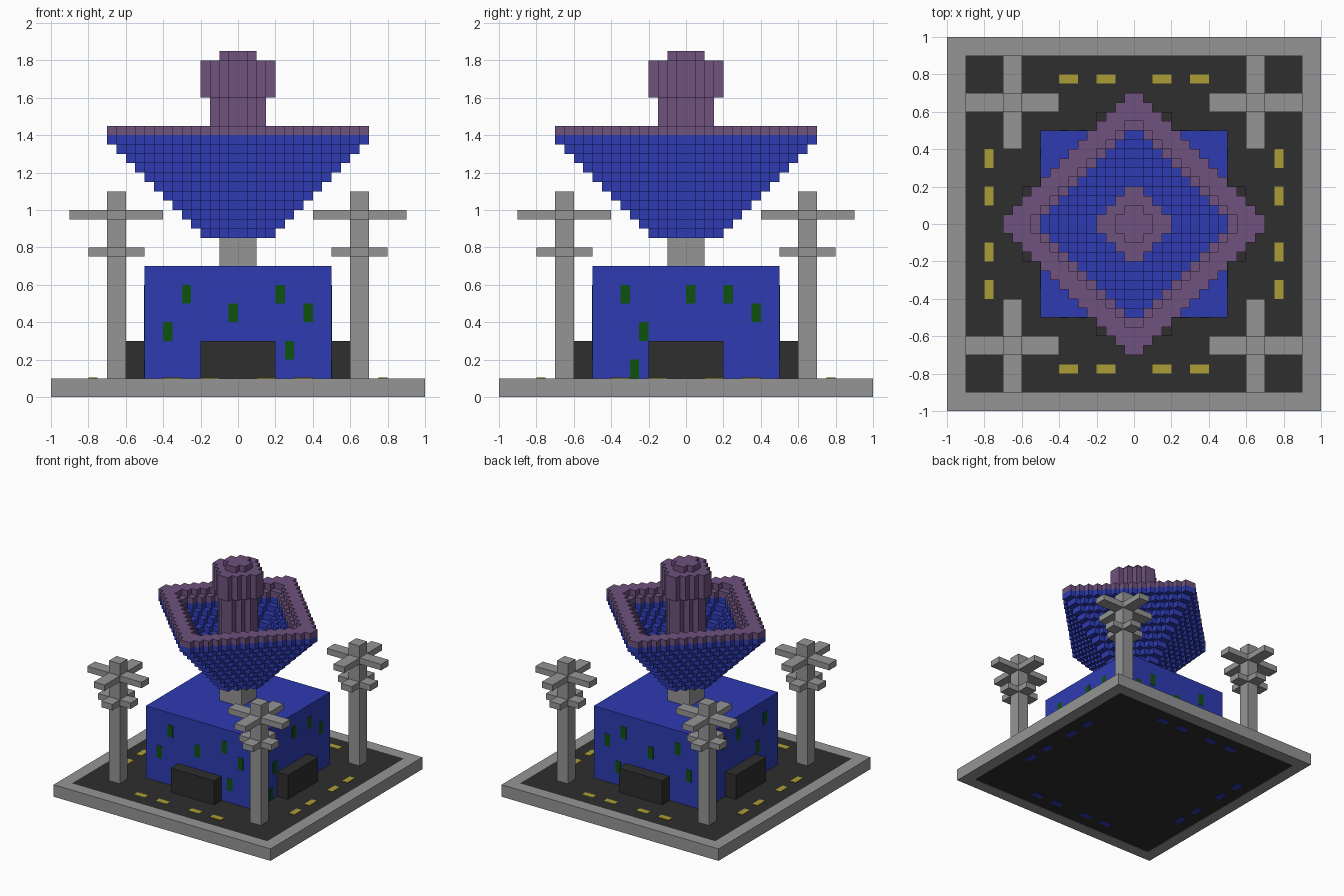
import bpy, bmesh
from mathutils import Vector

cube = bpy.data.objects.get("Cube")
if cube:
    bpy.data.objects.remove(cube, do_unlink=True)


def material(name, srgb):
    col = [((c / 255 + 0.055) / 1.055) ** 2.4 for c in srgb] + [1.0]
    m = bpy.data.materials.new(name)
    m.use_nodes = True
    m.diffuse_color = col
    m.node_tree.nodes["Principled BSDF"].inputs["Base Color"].default_value = col
    return m


GREY = material("concrete grey", (149, 149, 149))
DARK = material("asphalt", (46, 46, 46))
BLUE = material("cobalt blue", (46, 59, 178))
PURPLE = material("muted purple", (110, 82, 126))
GREEN = material("dark green", (14, 82, 16))
YELLOW = material("mustard yellow", (171, 156, 54))


def finish(name, bm, mat):
    me = bpy.data.meshes.new(name)
    bm.to_mesh(me)
    bm.free()
    me.materials.append(mat)
    ob = bpy.data.objects.new(name, me)
    bpy.context.collection.objects.link(ob)
    return ob


def boxes(name, mat, *specs):
    """One object from boxes given as (x0, x1, y0, y1, z0, z1)."""
    bm = bmesh.new()
    for x0, x1, y0, y1, z0, z1 in specs:
        vs = bmesh.ops.create_cube(bm, size=1)["verts"]
        bmesh.ops.scale(bm, vec=(x1 - x0, y1 - y0, z1 - z0), verts=vs)
        bmesh.ops.translate(bm, vec=((x0 + x1) / 2, (y0 + y1) / 2, (z0 + z1) / 2), verts=vs)
    return finish(name, bm, mat)


V = 0.05  # block size of the stepped parts


def diamond(outer, inner, k):
    """Cells of a stepped diamond ring on level k."""
    ring = lambda i: i if i >= 0 else -i - 1
    return {(i, j, k) for i in range(-outer, outer) for j in range(-outer, outer)
            if inner <= ring(i) + ring(j) < outer}


def blocks(name, mat, cells):
    """Outer shell of a set of unit blocks."""
    bm = bmesh.new()
    axes = [Vector((1, 0, 0)), Vector((0, 1, 0)), Vector((0, 0, 1))]
    for c in cells:
        mid = Vector(c) + Vector((0.5, 0.5, 0.5))
        for a in range(3):
            for s in (1, -1):
                n = axes[a] * s
                if tuple(int(v) for v in Vector(c) + n) in cells:
                    continue
                u, w = axes[(a + 1) % 3] / 2, axes[(a + 2) % 3] / 2 * s
                m = mid + n / 2
                bm.faces.new([bm.verts.new(p * V) for p in
                              (m - u - w, m + u - w, m + u + w, m - u + w)])
    bmesh.ops.remove_doubles(bm, verts=bm.verts, dist=0.001)
    return finish(name, bm, mat)


# Base slab: raised frame around a dark yard
boxes("base_frame", GREY,
      (-1, 1, -1, -0.9, 0, 0.1), (-1, 1, 0.9, 1, 0, 0.1),
      (-1, -0.9, -0.9, 0.9, 0, 0.1), (0.9, 1, -0.9, 0.9, 0, 0.1))
boxes("yard_floor", DARK, (-0.9, 0.9, -0.9, 0.9, 0.003, 0.1))

# Yard markings on top, with matching plates underneath
marks = []
for a in (-0.4, -0.2, 0.1, 0.3):
    for b in (-0.8, 0.75):
        marks += [(a, a + 0.1, b, b + 0.05), (b, b + 0.05, a, a + 0.1)]
boxes("yard_markings", YELLOW, *[m + (0.098, 0.103) for m in marks])
boxes("underside_plates", BLUE, *[m + (0, 0.005) for m in marks])

# Main building with four entrance blocks
boxes("building", BLUE, (-0.5, 0.5, -0.5, 0.5, 0.1, 0.7))
boxes("entrances", DARK,
      (-0.2, 0.2, -0.6, -0.5, 0.1, 0.3), (-0.2, 0.2, 0.5, 0.6, 0.1, 0.3),
      (-0.6, -0.5, -0.2, 0.2, 0.1, 0.3), (0.5, 0.6, -0.2, 0.2, 0.1, 0.3))

# Windows: same layout on opposite walls
front = [(-0.3, 0.5), (0.2, 0.5), (-0.05, 0.4), (0.35, 0.4), (-0.4, 0.3), (0.25, 0.2)]
side = [(-0.35, 0.5), (0, 0.5), (0.2, 0.5), (0.35, 0.4), (-0.25, 0.3), (-0.3, 0.1)]
windows = []
for d0, d1 in ((-0.503, -0.498), (0.498, 0.503)):
    windows += [(a, a + 0.05, d0, d1, z, z + 0.1) for a, z in front]
    windows += [(d0, d1, a, a + 0.05, z, z + 0.1) for a, z in side]
boxes("windows", GREEN, *windows)

# Corner pylons with two tiers of crossed arms
for sx, nx in ((-1, "right"), (1, "left")):
    for sy, ny in ((-1, "front"), (1, "back")):
        cx, cy = 0.65 * sx, 0.65 * sy
        parts = [(cx - 0.05, cx + 0.05, cy - 0.05, cy + 0.05, 0.1, 1.1)]
        for r, z in ((0.15, 0.75), (0.25, 0.95)):
            for s in (-1, 1):
                p, q = sorted((0.05 * s, r * s))
                parts.append((cx + p, cx + q, cy - 0.05, cy + 0.05, z, z + 0.05))
                parts.append((cx - 0.05, cx + 0.05, cy + p, cy + q, z, z + 0.05))
        boxes(f"pylon_{ny}_{nx}", GREY, *parts)

# Neck under the dish
boxes("neck", GREY, (-0.1, 0.1, -0.1, 0.1, 0.7, 0.85))

# Stepped dish, hollow inside
dish = diamond(4, 0, 17)
for step in range(1, 11):
    dish |= diamond(4 + step, 1 + step, 17 + step)
blocks("dish", BLUE, dish)

# Rim with an inner lip one step lower
blocks("dish_rim", PURPLE, diamond(14, 11, 28) | diamond(11, 10, 27))

# Central mast with a wider head and a small cap
mast = set()
for k in range(18, 32):
    mast |= diamond(3, 0, k)
for k in range(32, 36):
    mast |= diamond(4, 0, k)
mast |= diamond(2, 0, 36)
blocks("mast", PURPLE, mast)
